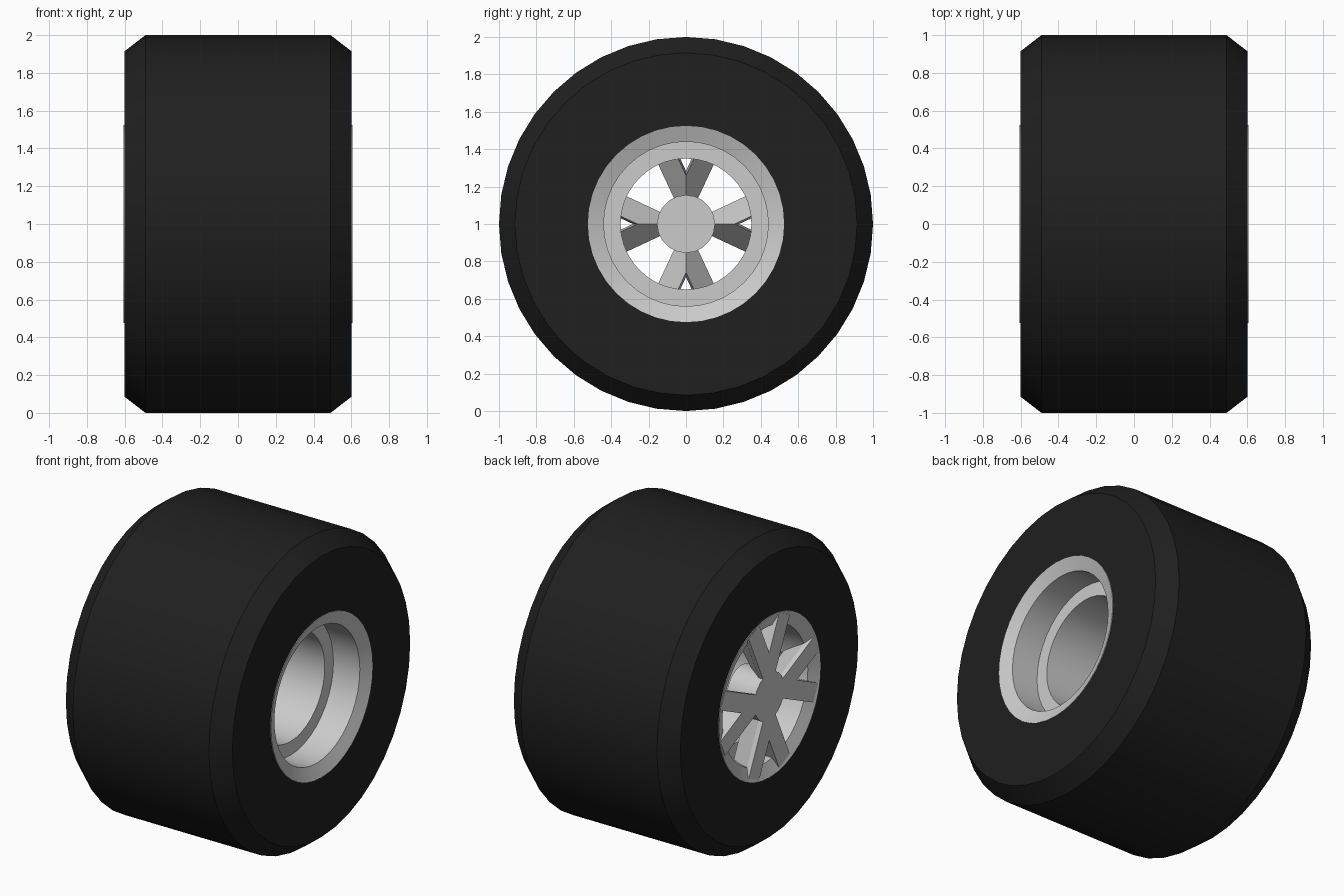
import bpy, bmesh, math
from mathutils import Matrix, Vector

if "Cube" in bpy.data.objects:
    bpy.data.objects.remove(bpy.data.objects["Cube"])

SEGMENTS = 40
CENTRE = Vector((0, 0, 1))


def finish(name, bm, colour=None, smooth=True):
    bmesh.ops.recalc_face_normals(bm, faces=bm.faces)
    mesh = bpy.data.meshes.new(name)
    bm.to_mesh(mesh)
    bm.free()
    obj = bpy.data.objects.new(name, mesh)
    obj.location = CENTRE
    bpy.context.collection.objects.link(obj)
    if colour:
        mat = bpy.data.materials.new(name)
        mat.diffuse_color = colour
        mat.use_nodes = True
        mat.node_tree.nodes["Principled BSDF"].inputs["Base Color"].default_value = mat.diffuse_color
        mesh.materials.append(mat)
    if smooth:
        bpy.ops.object.select_all(action='DESELECT')
        obj.select_set(True)
        bpy.context.view_layer.objects.active = obj
        bpy.ops.object.shade_smooth_by_angle(angle=math.radians(25))
    return obj


def lathe(name, half_profile, colour=None):
    """Mirror an (x, radius) half profile about x = 0 and spin it round x."""
    profile = half_profile + [(-x, r) for x, r in reversed(half_profile)]
    bm = bmesh.new()
    verts = [bm.verts.new((x, 0, r)) for x, r in profile]
    edges = [bm.edges.new(p) for p in zip(verts, verts[1:])]
    bmesh.ops.spin(bm, geom=verts + edges, cent=(0, 0, 0), axis=(1, 0, 0),
                   angle=math.tau, steps=SEGMENTS)
    bmesh.ops.remove_doubles(bm, verts=bm.verts, dist=0.0005)
    return finish(name, bm, colour)


# Tyre with bevelled shoulders
lathe("tyre", [(0.6, 0.515), (0.6, 0.915), (0.49, 1.0)], (0.014, 0.014, 0.014, 1))

# Rim: outer lip, sloped flange, stepped barrel
lathe("rim", [(0.59, 0.525), (0.605, 0.525), (0.57, 0.44), (0.38, 0.44), (0.38, 0.35)])

# Hub disc
FRONT, DEPTH = -0.6, 0.2
bm = bmesh.new()
bmesh.ops.create_cone(bm, cap_ends=True, segments=20, radius1=0.155, radius2=0.155,
                      depth=DEPTH,
                      matrix=Matrix.Translation((FRONT + DEPTH / 2, 0, 0))
                      @ Matrix.Rotation(math.pi / 2, 4, 'Y'))
finish("hub", bm)

# Spokes: four V pairs of wedges, thick along the inside of each V
A = math.radians(25)
along = Vector((0, math.sin(A), math.cos(A)))
inward = Vector((0, -math.cos(A), math.sin(A)))


def outline(x_outer, x_inner, width):
    tip = along * 0.5
    fork = Vector((0, 0, width / math.sin(A)))
    outer, inner = Vector((x_outer, 0, 0)), Vector((x_inner, 0, 0))
    return [outer, outer + tip, inner + tip + inward * width, inner + fork]


bm = bmesh.new()
for quarter in range(4):
    turn = Matrix.Rotation(quarter * math.pi / 2, 3, 'X')
    for side in (1, -1):
        flip = Matrix.Diagonal((1, side, 1))
        front = [bm.verts.new(turn @ flip @ p) for p in outline(FRONT, FRONT, 0.12)]
        back = [bm.verts.new(turn @ flip @ p)
                for p in outline(FRONT + 0.03, FRONT + DEPTH, 0.11)]
        bm.faces.new(front)
        bm.faces.new(back)
        for i in range(4):
            j = (i + 1) % 4
            bm.faces.new((front[i], front[j], back[j], back[i]))
finish("spokes", bm, smooth=False)
